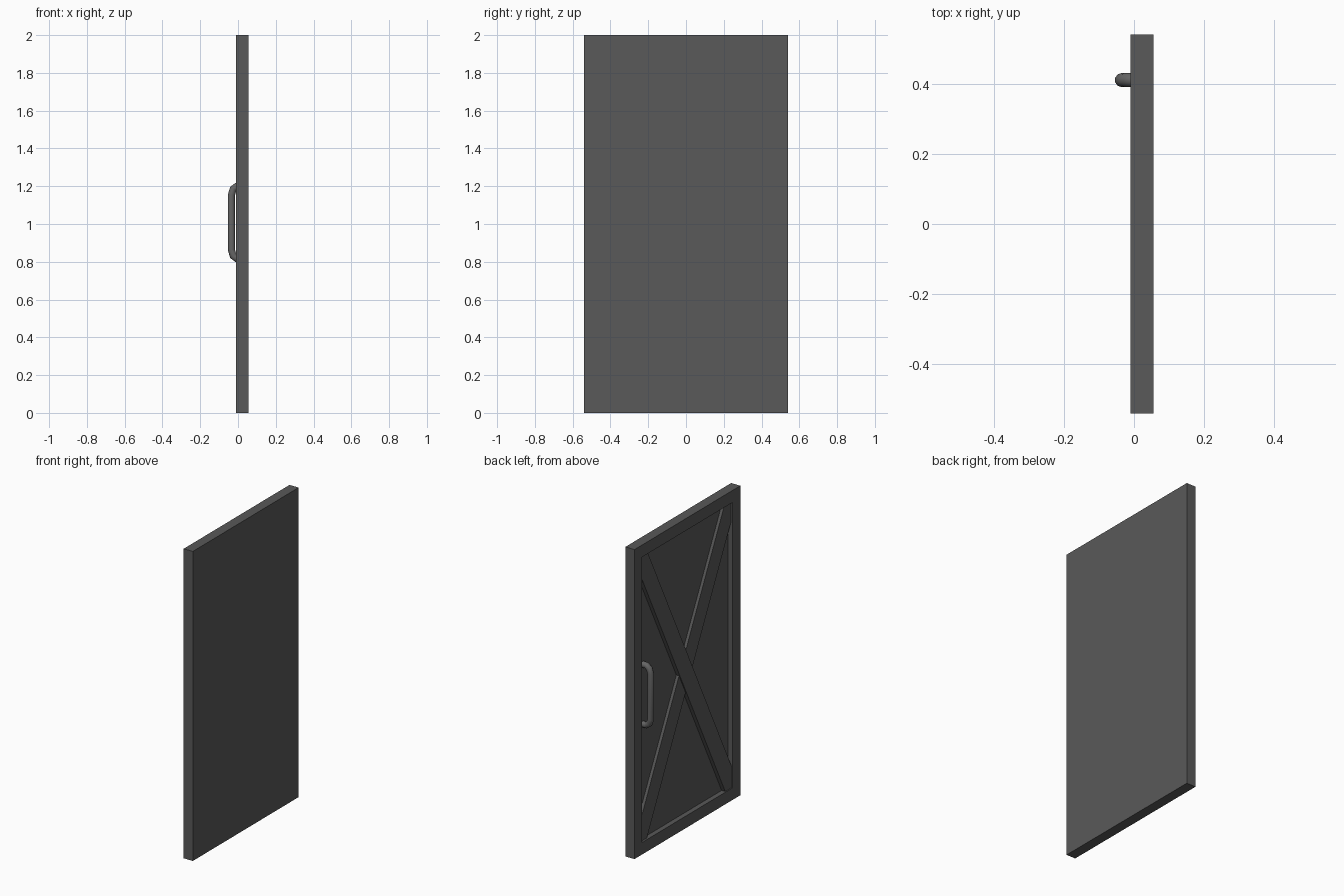
import bpy, math
from mathutils import Matrix, Vector

if "Cube" in bpy.data.objects:
    bpy.data.objects.remove(bpy.data.objects["Cube"])

# One dark grey for the whole door, a hair lighter for the pull
def material(name, v):
    m = bpy.data.materials.new(name)
    m.diffuse_color = (v, v, v, 1)
    m.use_nodes = True
    m.node_tree.nodes["Principled BSDF"].inputs["Base Color"].default_value = m.diffuse_color
    return m

GREY = material("dark grey", 0.10)
PULL = material("handle grey", 0.13)

HALF_W, HEIGHT, RIM = 0.54, 2.0, 0.078
FRONT, PANEL, BACK = -0.01, 0.022, 0.055      # x of frame face, panel face, rear face


def prism(name, outline, x0, x1, hole=None):
    """Extrude a (y, z) outline along x, optionally as a ring around a hole."""
    n = len(outline)
    verts = [(x, y, z) for x in (x0, x1) for y, z in outline]
    if hole:
        verts += [(x, y, z) for x in (x0, x1) for y, z in hole]
    faces = [] if hole else [tuple(range(n))[::-1], tuple(range(n, 2 * n))]
    for i in range(n):
        j = (i + 1) % n
        faces.append((i, j, n + j, n + i))
        if hole:
            a = 2 * n
            faces.append((a + j, a + i, a + n + i, a + n + j))
            faces.append((j, i, a + i, a + j))
            faces.append((n + i, n + j, a + n + j, a + n + i))
    me = bpy.data.meshes.new(name)
    me.from_pydata(verts, [], faces)
    me.materials.append(GREY)
    ob = bpy.data.objects.new(name, me)
    bpy.context.collection.objects.link(ob)
    return ob


def rect(w, z0, z1):
    return [(-w, z0), (w, z0), (w, z1), (-w, z1)]


# Rear panel and raised border frame
outer = rect(HALF_W, 0, HEIGHT)
inner = rect(HALF_W - RIM, RIM, HEIGHT - RIM)
prism("door_panel", outer, PANEL, BACK)
prism("door_frame", outer, FRONT, PANEL, inner)

# Crossed braces, trimmed to the frame opening
A, B = HALF_W - RIM, HEIGHT / 2 - RIM
w = 0.06
L = math.hypot(A, B)
dy, dz = w * L / B, w * L / A                 # cut lengths along the frame edges


def brace(name, sign, face):
    pts = [(A, B), (A, B - dz), (-A + dy, -B), (-A, -B), (-A, -B + dz), (A - dy, B)]
    pts = [(sign * y, z + HEIGHT / 2) for y, z in pts]
    if sign > 0:
        pts.reverse()
    return prism(name, pts, face, PANEL)


brace("front_brace", 1, -0.004)
brace("rear_brace", -1, 0.003)

# Pull handle: round bar with bent ends
cu = bpy.data.curves.new("pull_handle", "CURVE")
cu.dimensions = "3D"
cu.bevel_depth = 0.02
cu.bevel_resolution = 3
cu.use_fill_caps = True
half = [(0.025, 0.193), (-0.005, 0.193), (-0.025, 0.178), (-0.035, 0.145)]
path = half + [(x, -z) for x, z in reversed(half)]
sp = cu.splines.new("POLY")
sp.points.add(len(path) - 1)
for p, (x, z) in zip(sp.points, path):
    p.co = (x, 0.41, 1.008 + z, 1)
tmp = bpy.data.objects.new("tmp", cu)
bpy.context.collection.objects.link(tmp)
bpy.context.view_layer.update()
me = bpy.data.meshes.new_from_object(tmp.evaluated_get(bpy.context.evaluated_depsgraph_get()))
bpy.data.objects.remove(tmp)
me.materials.clear()
me.materials.append(PULL)
handle = bpy.data.objects.new("pull_handle", me)
bpy.context.collection.objects.link(handle)
bpy.context.view_layer.objects.active = handle
handle.select_set(True)
bpy.ops.object.shade_smooth_by_angle(angle=math.radians(50))
